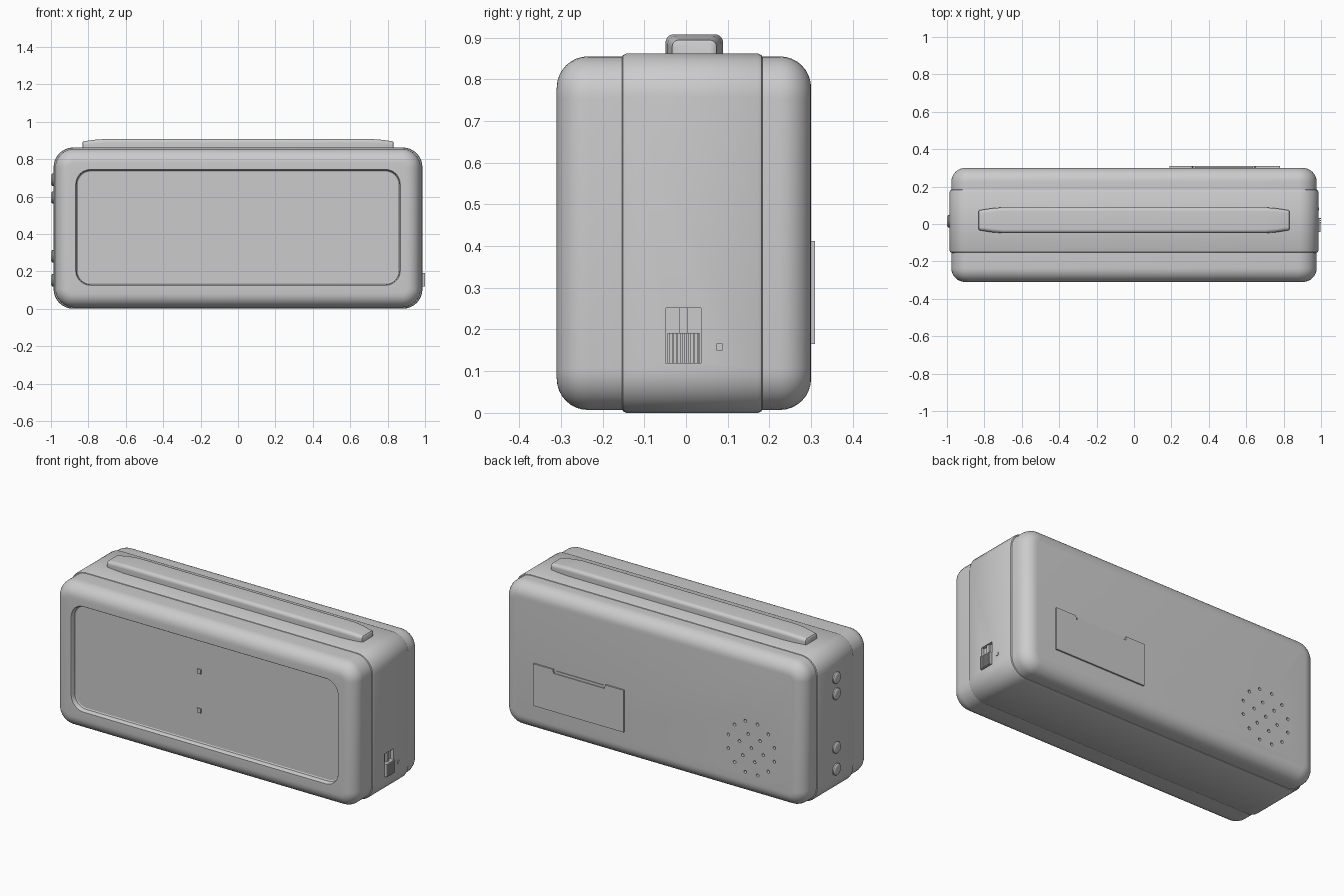
import bpy, bmesh
from math import sin, cos, pi, radians
from mathutils import Matrix, Vector

if "Cube" in bpy.data.objects:
    bpy.data.objects.remove(bpy.data.objects["Cube"])

CZ = 0.431                      # height of the body centre
TO_Y = lambda u, v, w: (u, w, v)    # profile in xz, swept along y
TO_X = lambda u, v, w: (w, u, v)    # profile in yz, swept along x


def finish(name, bm, smooth=True):
    bmesh.ops.recalc_face_normals(bm, faces=bm.faces[:])
    me = bpy.data.meshes.new(name)
    bm.to_mesh(me)
    bm.free()
    ob = bpy.data.objects.new(name, me)
    bpy.context.collection.objects.link(ob)
    bpy.ops.object.select_all(action='DESELECT')
    ob.select_set(True)
    bpy.context.view_layer.objects.active = ob
    if smooth:
        bpy.ops.object.shade_smooth_by_angle(angle=radians(32))
    return ob


def rounded_rect(cu, cv, hu, hv, r, n=8):
    pts = []
    for k, (su, sv) in enumerate([(1, 1), (-1, 1), (-1, -1), (1, -1)]):
        for i in range(n + 1):
            a = (k + i / n) * pi / 2
            pts.append((cu + su * (hu - r) + r * cos(a), cv + sv * (hv - r) + r * sin(a)))
    return pts


def loft(name, rings, to3d):
    """rings: (centre_u, centre_v, half_u, half_v, corner radius, position)"""
    bm = bmesh.new()
    loops = [[bm.verts.new(to3d(u, v, ring[5])) for u, v in rounded_rect(*ring[:5])]
             for ring in rings]
    for a, b in zip(loops, loops[1:]):
        for i in range(len(a)):
            j = (i + 1) % len(a)
            bm.faces.new((a[i], a[j], b[j], b[i]))
    bm.faces.new(loops[0])
    bm.faces.new(loops[-1])
    return finish(name, bm)


def add_box(bm, x, y, z):
    m = Matrix.Translation(((x[0] + x[1]) / 2, (y[0] + y[1]) / 2, (z[0] + z[1]) / 2))
    m = m @ Matrix.Diagonal((x[1] - x[0], y[1] - y[0], z[1] - z[0], 1))
    bmesh.ops.create_cube(bm, size=1, matrix=m)


def boxes(name, items):
    bm = bmesh.new()
    for it in items:
        add_box(bm, *it)
    return finish(name, bm, False)


def cut(target, cutter):
    mod = target.modifiers.new("cut", 'BOOLEAN')
    mod.operation, mod.solver, mod.object = 'DIFFERENCE', 'EXACT', cutter
    bpy.ops.object.select_all(action='DESELECT')
    target.select_set(True)
    bpy.context.view_layer.objects.active = target
    bpy.ops.object.modifier_apply(modifier=mod.name)
    bpy.data.objects.remove(cutter)


def body_ring(y, inset=0.0, hx=0.977, hz=0.424, r=0.1):
    return (0, CZ, hx - inset, hz - inset, r - inset, y)


def shell_rings(y_in, y_out, f=0.075, n=8):
    s = 1 if y_out > y_in else -1
    rings = [body_ring(y_in)]
    for i in range(n + 1):
        a = i / n * pi / 2
        rings.append(body_ring(y_out - s * f * (1 - sin(a)), f * (1 - cos(a))))
    return rings


# Middle band
band = loft("middle_band", [body_ring(y, d, 0.986, 0.431, 0.105) for y, d in
            [(-0.155, 0.012), (-0.151, 0.004), (-0.143, 0),
             (0.173, 0), (0.181, 0.004), (0.185, 0.012)]], TO_Y)

# Front shell with the sunken display window
window = [(0, 0.435, 0.868 - d, 0.31 - d, 0.08 - d, y) for y, d in
          [(-0.31, 0), (-0.306, 0.003), (-0.284, 0.006), (-0.28, 0.012)]]
loft("front_shell", shell_rings(-0.15, -0.31) + window, TO_Y)

# Colon dots on the display
boxes("display_dots", [((-0.068, -0.042), (-0.286, -0.27), (z - 0.013, z + 0.013))
                       for z in (0.32, 0.55)])

# Back shell with speaker holes
back = loft("back_shell", shell_rings(0.18, 0.30), TO_Y)
bm = bmesh.new()
for count, radius in ((1, 0), (6, 0.08), (12, 0.155)):
    for i in range(count):
        a = 2 * pi * i / count + 0.26
        bmesh.ops.create_cone(bm, cap_ends=True, segments=12, radius1=0.009, radius2=0.009,
                              depth=0.04, matrix=Matrix.Translation(
                                  (-0.635 + radius * cos(a), 0.30, 0.29 + radius * sin(a)))
                              @ Matrix.Rotation(pi / 2, 4, 'X'))
cut(back, finish("speaker_cutter", bm, False))

# Battery door with a notch along its top edge
bm = bmesh.new()
outline = [(0.19, 0.165), (0.78, 0.165), (0.78, 0.412), (0.65, 0.412),
           (0.645, 0.39), (0.315, 0.39), (0.31, 0.412), (0.19, 0.412)]
face = bm.faces.new([bm.verts.new((x, 0.295, z)) for x, z in outline])
ext = bmesh.ops.extrude_face_region(bm, geom=[face])
bmesh.ops.translate(bm, vec=Vector((0, 0.014, 0)),
                    verts=[g for g in ext["geom"] if isinstance(g, bmesh.types.BMVert)])
finish("battery_door", bm, False)
boxes("battery_door_latch", [((0.325, 0.635), (0.295, 0.304), (0.385, 0.405))])

# Snooze bar, tapering at both ends
half = [(0.832, 0.046, 0.888, 0.012), (0.828, 0.053, 0.894, 0.016), (0.80, 0.058, 0.899, 0.02),
        (0.76, 0.064, 0.904, 0.02), (0.70, 0.069, 0.908, 0.02)]
stations = [(-x, h, t, r) for x, h, t, r in half] + half[::-1]
loft("snooze_bar", [(0.02, (t + 0.82) / 2, h, (t - 0.82) / 2, r, x)
                    for x, h, t, r in stations], TO_X)

# Four push buttons on the left side
for i, z in enumerate((0.69, 0.595, 0.28, 0.152)):
    loft(f"side_button_{i + 1}", [(0.015, z, h, h, h * 0.98, x) for x, h in
         [(-0.975, 0.033), (-0.993, 0.033), (-0.998, 0.028), (-1.0, 0.02)]], TO_X)

# Slide switch on the right side: pocket, rails, ribbed knob and marker
cut(band, boxes("switch_cutter", [((0.968, 1.05), (-0.048, 0.036), (0.118, 0.252))]))
boxes("switch_rail", [((0.96, 0.98), (-0.017, 0.005), (0.118, 0.252))])
boxes("switch_knob", [((0.96, 0.992), (-0.044, 0.032), (0.119, 0.191))] +
      [((0.985, 1.0), (y, y + 0.005), (0.119, 0.191))
       for y in [-0.044 + 0.0101 * k for k in range(8)]])
boxes("switch_marker", [((0.98, 0.99), (0.073, 0.087), (0.15, 0.167))])
